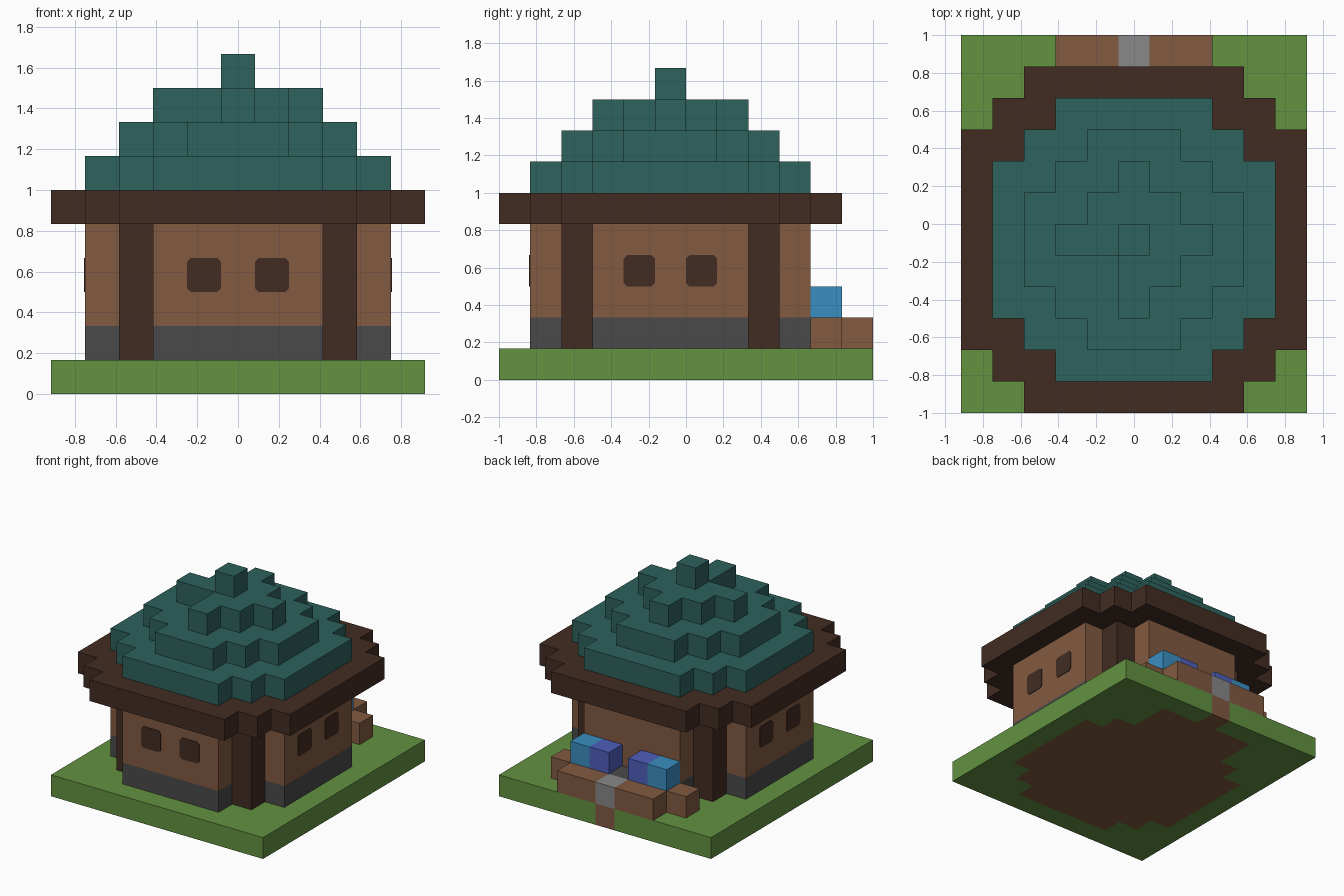
import bpy
import bmesh
import math
from mathutils import Matrix, Vector

if "Cube" in bpy.data.objects:
    bpy.data.objects.remove(bpy.data.objects["Cube"])

U = 1 / 6  # edge of one block


def material(name, rgb):
    """Flat material from display RGB (0-255)."""
    lin = [((c / 255 + 0.055) / 1.055) ** 2.4 for c in rgb]
    mat = bpy.data.materials.new(name)
    mat.use_nodes = True
    mat.diffuse_color = (*lin, 1)
    bsdf = mat.node_tree.nodes["Principled BSDF"]
    bsdf.inputs["Base Color"].default_value = (*lin, 1)
    bsdf.inputs["Roughness"].default_value = 0.9
    return mat


GRASS = material("grass green", (98, 146, 64))
PLANK = material("plank brown", (130, 90, 65))
TIMBER = material("dark timber", (66, 44, 34))
STONE = material("dark stone", (74, 74, 74))
PAVING = material("light stone", (136, 136, 136))
ROOF = material("teal roof", (45, 98, 92))
SKY = material("light blue petals", (58, 142, 192))
INDIGO = material("indigo petals", (78, 94, 186))


def finish(name, bm, mat):
    mesh = bpy.data.meshes.new(name)
    bm.to_mesh(mesh)
    bm.free()
    mesh.materials.append(mat)
    obj = bpy.data.objects.new(name, mesh)
    bpy.context.collection.objects.link(obj)
    return obj


def block(x0, x1, y0, y1):
    """Inclusive rectangle of plan cells."""
    return {(x, y) for x in range(x0, x1 + 1) for y in range(y0, y1 + 1)}


def stepped(*halves):
    """Plan made of centred overlapping rectangles."""
    return set().union(*(block(-a, a, -b, b) for a, b in halves))


def part(name, plan, bottom, top, mat):
    """Extrude a plan of grid cells into one clean solid."""
    bm = bmesh.new()
    verts = {}

    def corner(x, y):
        if (x, y) not in verts:
            verts[x, y] = bm.verts.new(((x - 0.5) * U, (y - 1) * U, bottom * U))
        return verts[x, y]

    for x, y in sorted(plan):
        bm.faces.new([corner(x, y), corner(x, y + 1),
                      corner(x + 1, y + 1), corner(x + 1, y)])
    base = bm.faces[:]
    result = bmesh.ops.extrude_face_region(bm, geom=base, use_keep_orig=True)
    raised = [v for v in result["geom"] if isinstance(v, bmesh.types.BMVert)]
    bmesh.ops.translate(bm, verts=raised, vec=(0, 0, (top - bottom) * U))
    bmesh.ops.recalc_face_normals(bm, faces=bm.faces[:])
    bmesh.ops.dissolve_limit(bm, angle_limit=math.radians(1),
                             verts=bm.verts[:], edges=bm.edges[:])
    return finish(name, bm, mat)


# Ground slab with soil under the house, flower bed and path
house = stepped((4, 2), (3, 3), (2, 4))
soil = house | block(-2, 2, 5, 5) | {(0, 6)}
part("soil", soil, 0, 1, PLANK)
part("grass_slab", block(-5, 5, -5, 6) - soil, 0, 1, GRASS)

# Walls and corner posts
posts = {(x, y) for x in (-3, 3) for y in (-3, 3)}
part("stone_footing", house - posts, 1, 2, STONE)
part("plank_walls", house - posts, 2, 5, PLANK)
for x, y in sorted(posts):
    side = "left" if x > 0 else "right"
    end = "back" if y > 0 else "front"
    part(f"{end}_{side}_post", {(x, y)}, 1, 5, TIMBER)

# Eaves and stepped roof
part("eaves", stepped((5, 3), (4, 4), (3, 5)), 5, 6, TIMBER)
part("roof_lower_tier", house, 6, 7, ROOF)
part("roof_middle_tier", stepped((3, 1), (2, 2), (1, 3)), 7, 8, ROOF)
part("roof_upper_tier", stepped((2, 0), (1, 1), (0, 2)) - {(-1, -1)}, 8, 9, ROOF)
part("roof_cap", {(0, 0)}, 9, 10, ROOF)

# Flower bed and paving behind the house
bed = block(-3, 3, 5, 5) | block(-2, 2, 6, 6)
part("flower_bed", bed - {(0, 5), (0, 6)}, 1, 2, PLANK)
part("paving_step", {(0, 6)}, 1, 2, PAVING)
part("door_step", {(0, 5)}, 1, 2, STONE)
for side, s in (("left", 1), ("right", -1)):
    part(f"{side}_indigo_flower", {(s, 5)}, 2, 3, INDIGO)
    part(f"{side}_blue_flower", {(2 * s, 5)}, 2, 3, SKY)


def window(name, angle, offset):
    """Thin plate with clipped corners; angle 0 faces the front."""
    bm = bmesh.new()
    h, c, thick = U / 2, 0.018, 0.005
    outline = [(-h + c, -h), (h - c, -h), (h, -h + c), (h, h - c),
               (h - c, h), (-h + c, h), (-h, h - c), (-h, -h + c)]
    face = bm.faces.new([bm.verts.new((x, 0, z)) for x, z in outline])
    result = bmesh.ops.extrude_face_region(bm, geom=[face], use_keep_orig=True)
    moved = [v for v in result["geom"] if isinstance(v, bmesh.types.BMVert)]
    bmesh.ops.translate(bm, verts=moved, vec=(0, -thick, 0))
    bmesh.ops.recalc_face_normals(bm, faces=bm.faces[:])
    place = (Matrix.Translation((0, -U / 2, 0)) @ Matrix.Rotation(angle, 4, "Z")
             @ Matrix.Translation(Vector((offset, -4.5, 3.5)) * U))
    bmesh.ops.transform(bm, matrix=place, verts=bm.verts[:])
    finish(name, bm, TIMBER)


# Pairs of windows on the front and both sides
for wall, turn in (("front", 0), ("left", math.pi / 2), ("right", -math.pi / 2)):
    for number, offset in enumerate((-1, 1), 1):
        window(f"{wall}_window_{number}", turn, offset)
